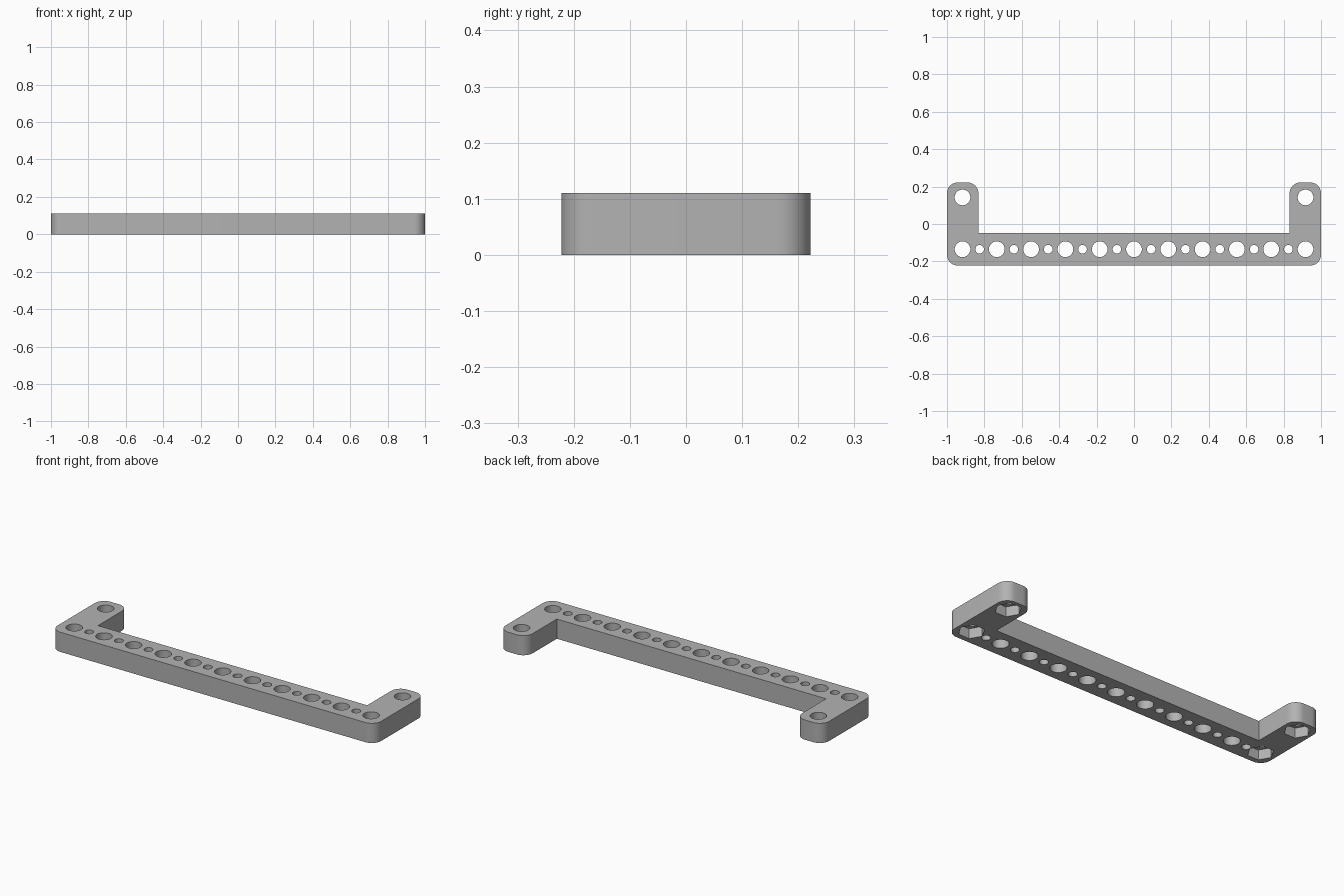
import bpy
import bmesh
from mathutils import Matrix

cube = bpy.data.objects.get("Cube")
if cube:
    bpy.data.objects.remove(cube, do_unlink=True)

HEIGHT = 0.11
HALF_DEPTH = 0.222
ARM_INNER = 0.832
BAR_BACK = -0.048
HOLE_X, BAR_Y, ARM_Y = 0.917, -0.135, 0.142
PITCH = HOLE_X / 5

grey = bpy.data.materials.new("matte grey")
grey.use_nodes = True
colour = (0.45, 0.45, 0.45, 1)
grey.diffuse_color = colour
grey.node_tree.nodes["Principled BSDF"].inputs["Base Color"].default_value = colour


def make_object(name, bm):
    bmesh.ops.recalc_face_normals(bm, faces=bm.faces)
    mesh = bpy.data.meshes.new(name)
    bm.to_mesh(mesh)
    bm.free()
    mesh.materials.append(grey)
    obj = bpy.data.objects.new(name, mesh)
    bpy.context.collection.objects.link(obj)
    return obj


def prisms(name, spots, sides, bottom, top):
    """One mesh of upright prisms, given (x, y, radius) for each."""
    bm = bmesh.new()
    # Turn the prisms so that a corner lies on the x axis
    turn = Matrix.Rotation(1.5707963, 4, "Z")
    for x, y, radius in spots:
        bmesh.ops.create_cone(
            bm, cap_ends=True, segments=sides, radius1=radius, radius2=radius,
            depth=top - bottom,
            matrix=Matrix.Translation((x, y, (top + bottom) / 2)) @ turn)
    return make_object(name, bm)


# U-shaped bracket: right half of the outline, mirrored, then extruded
half = [(1, -HALF_DEPTH), (1, HALF_DEPTH), (ARM_INNER, HALF_DEPTH), (ARM_INNER, BAR_BACK)]
outline = half + [(-x, y) for x, y in reversed(half)]
bm = bmesh.new()
base = bm.faces.new([bm.verts.new((x, y, 0)) for x, y in outline])
walls = bmesh.ops.extrude_face_region(bm, geom=[base])
bmesh.ops.translate(bm, vec=(0, 0, HEIGHT),
                    verts=[v for v in walls["geom"] if isinstance(v, bmesh.types.BMVert)])

# Round the outer upright corners, leaving the inside corners sharp
corners = [e for e in bm.edges
           if abs(e.verts[0].co.z - e.verts[1].co.z) > HEIGHT / 2
           and abs(e.verts[0].co.y) > HALF_DEPTH - 0.01]
bmesh.ops.bevel(bm, geom=corners, offset=0.058, offset_type="OFFSET",
                segments=10, profile=0.5, affect="EDGES")
bracket = make_object("bracket", bm)

# Row of alternating large and small holes, plus one in each arm
arm_holes = [(side * HOLE_X, ARM_Y, 0.042) for side in (-1, 1)]
large = [(i * PITCH, BAR_Y, 0.042) for i in range(-5, 6)]
small = [((i + 0.5) * PITCH, BAR_Y, 0.023) for i in range(-5, 5)]
holes = prisms("hole_cutter", large + small + arm_holes, 40, -0.1, HEIGHT + 0.1)

# Hexagonal nut pockets under the four end holes
nuts = [(side * HOLE_X, y, 0.067) for side in (-1, 1) for y in (BAR_Y, ARM_Y)]
pockets = prisms("nut_pocket_cutter", nuts, 6, -0.1, 0.055)

bpy.ops.object.select_all(action="DESELECT")
bracket.select_set(True)
bpy.context.view_layer.objects.active = bracket
for cutter in (holes, pockets):
    cutter.hide_render = True
    cut = bracket.modifiers.new(cutter.name, "BOOLEAN")
    cut.operation = "DIFFERENCE"
    cut.solver = "EXACT"
    cut.object = cutter
    bpy.ops.object.modifier_apply(modifier=cut.name)
    bpy.data.objects.remove(cutter, do_unlink=True)

bpy.ops.object.shade_smooth_by_angle(angle=0.6)
